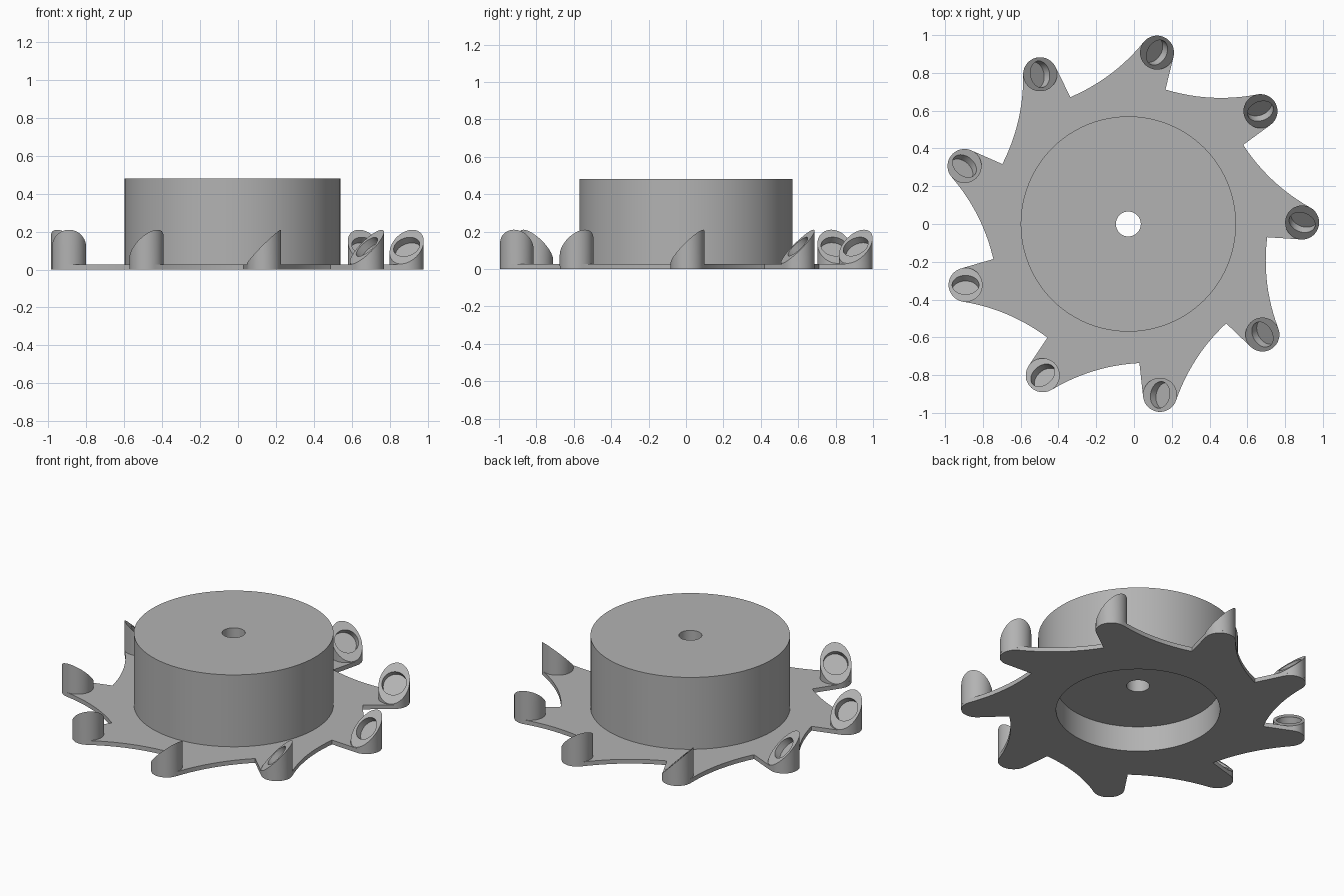
import bpy, bmesh, math
from mathutils import Vector

if "Cube" in bpy.data.objects:
    bpy.data.objects.remove(bpy.data.objects["Cube"])

CX = -0.03            # rotor axis offset
COUNT = 9             # arms
PHASE = math.radians(0.5)
ARM_R, CUP_R = 0.92, 0.09
PLATE_T = 0.027

grey = bpy.data.materials.new("light grey")
grey.diffuse_color = (0.45, 0.45, 0.45, 1)
grey.use_nodes = True
grey.node_tree.nodes["Principled BSDF"].inputs["Base Color"].default_value = grey.diffuse_color


def finish(name, bm):
    bmesh.ops.recalc_face_normals(bm, faces=bm.faces)
    me = bpy.data.meshes.new(name)
    bm.to_mesh(me)
    bm.free()
    me.materials.append(grey)
    ob = bpy.data.objects.new(name, me)
    bpy.context.collection.objects.link(ob)
    bpy.ops.object.select_all(action='DESELECT')
    ob.select_set(True)
    bpy.context.view_layer.objects.active = ob
    bpy.ops.object.shade_smooth_by_angle(angle=math.radians(30))
    return ob


def skin(bm, rings, closed=False):
    """Join successive rings of points with quads; optionally join last to first."""
    vr = [[bm.verts.new(p) for p in r] for r in rings]
    n = len(vr[0])
    pairs = list(zip(vr, vr[1:])) + ([(vr[-1], vr[0])] if closed else [])
    for a, b in pairs:
        for i in range(n):
            j = (i + 1) % n
            bm.faces.new((a[i], a[j], b[j], b[i]))
    return vr


def rot(p, a):
    return (p[0] * math.cos(a) - p[1] * math.sin(a),
            p[0] * math.sin(a) + p[1] * math.cos(a))


def circle(r, z, n):
    return [(CX + r * math.cos(2 * math.pi * i / n),
             r * math.sin(2 * math.pi * i / n), z) for i in range(n)]


# Hub: drum with an axle hole and a recess underneath
bm = bmesh.new()
profile = [(0.57, 0.012), (0.57, 0.48), (0.066, 0.48),
           (0.066, 0.16), (0.468, 0.16), (0.468, 0.012)]
skin(bm, [circle(r, z, 96) for r, z in profile], closed=True)
finish("hub", bm)

# Plate: saw-toothed outline, each arm rounded around its cup
notch = rot((0.735, -0.07), -PHASE)
outline = []
for k in range(COUNT):
    a = PHASE + k * math.tau / COUNT
    pts = []
    for i in range(17):
        t = math.radians(-95 + 155 * i / 16)
        pts.append((ARM_R + CUP_R * math.cos(t), CUP_R * math.sin(t)))
    start = Vector(pts[-1])
    end = Vector(rot(notch, math.tau / COUNT))
    chord = end - start
    inward = Vector((-chord.y, chord.x)).normalized()
    for i in range(1, 13):      # concave trailing edge
        s = i / 12
        pts.append(tuple(start + chord * s + inward * 0.03 * 4 * s * (1 - s)))
    outline += [rot(p, a) for p in pts]

bm = bmesh.new()
edges = []
for loop in ([(CX + x, y, 0) for x, y in outline], circle(0.468, 0, 96)):
    vs = [bm.verts.new(p) for p in loop]
    edges += [bm.edges.new((vs[i - 1], vs[i])) for i in range(len(vs))]
bmesh.ops.triangle_fill(bm, edges=edges, use_beauty=True)
ext = bmesh.ops.extrude_face_region(bm, geom=bm.faces[:])
bmesh.ops.translate(bm, vec=(0, 0, PLATE_T),
                    verts=[v for v in ext["geom"] if isinstance(v, bmesh.types.BMVert)])
finish("toothed_plate", bm)

# Cups: posts cut at 45 degrees with a round socket sunk into the sloped face
N, MID, SOCKET_R, DEPTH = 48, 0.12, 0.071, 0.042
H = math.sqrt(0.5)
for k in range(COUNT):
    a = PHASE + k * math.tau / COUNT
    cx, cy = rot((ARM_R, 0), a)
    lean = a + math.radians(69.5)       # direction of the high side
    base, top, rim, floor = [], [], [], []
    for i in range(N):
        c, s = math.cos(math.tau * i / N), math.sin(math.tau * i / N)
        base.append((CUP_R * c, CUP_R * s, 0.015))
        top.append((CUP_R * c, CUP_R * s, MID + CUP_R * c))
        u = SOCKET_R * H * c
        rim.append((u, SOCKET_R * s, MID + u))
        floor.append((u + DEPTH * H, SOCKET_R * s, MID + u - DEPTH * H))
    rings = []
    for ring in (base, top, rim, floor):
        placed = []
        for x, y, z in ring:
            px, py = rot((x, y), lean)
            placed.append((CX + cx + px, cy + py, z))
        rings.append(placed)
    bm = bmesh.new()
    vr = skin(bm, rings)
    bm.faces.new(vr[0])
    bm.faces.new(vr[-1])
    finish(f"cup_{k + 1}", bm)
